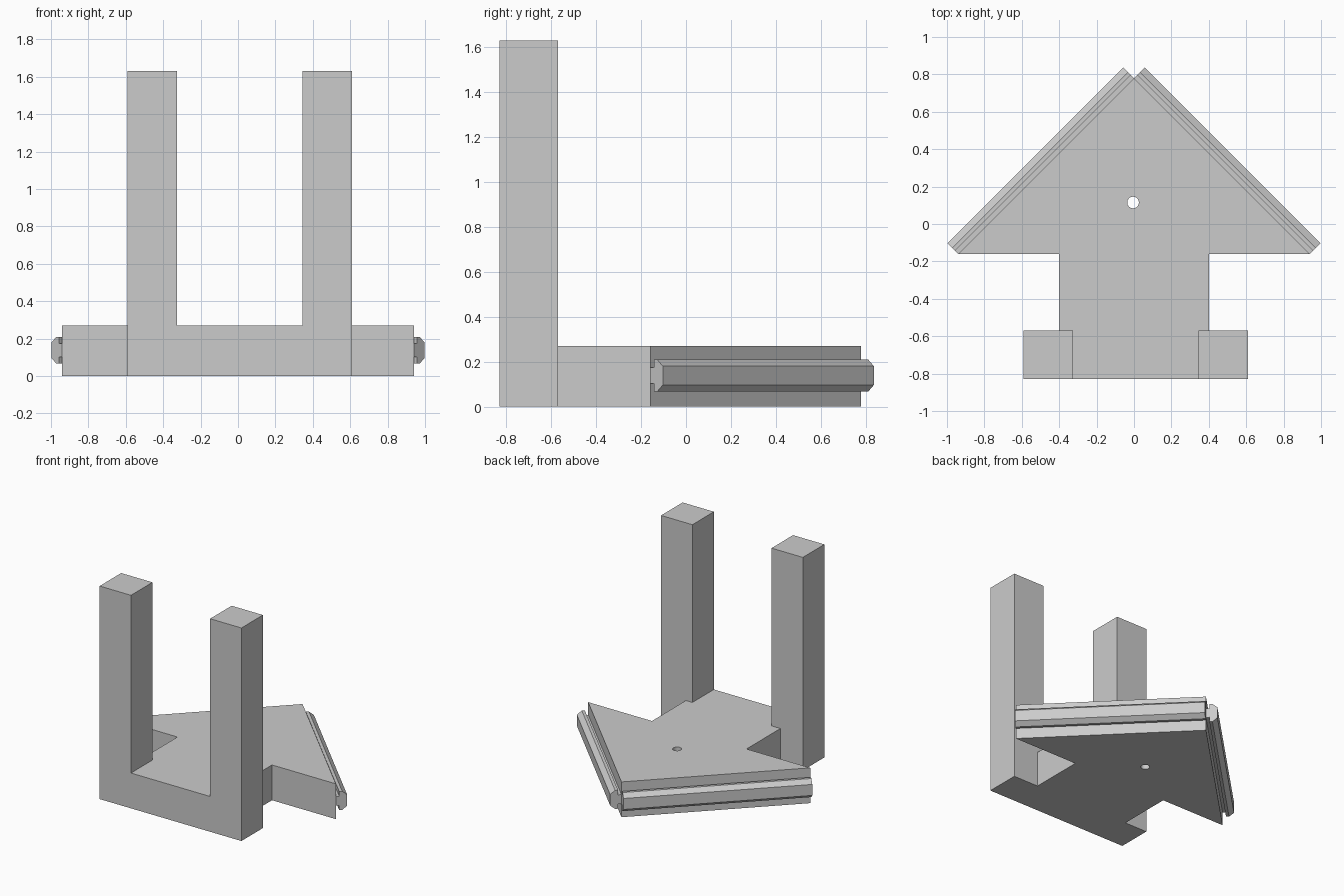
import bpy
import bmesh
from math import radians
from mathutils import Vector

old = bpy.data.objects.get("Cube")
if old:
    bpy.data.objects.remove(old, do_unlink=True)

# One plain grey material
GREY = (0.6, 0.6, 0.6, 1.0)
grey = bpy.data.materials.new("plain grey")
grey.use_nodes = True
grey.diffuse_color = GREY
grey.node_tree.nodes["Principled BSDF"].inputs["Base Color"].default_value = GREY


def prism(name, points, offset):
    """Extrude a closed 3D outline along offset."""
    bm = bmesh.new()
    face = bm.faces.new([bm.verts.new(p) for p in points])
    moved = bmesh.ops.extrude_face_region(bm, geom=[face])["geom"]
    bmesh.ops.translate(bm, vec=offset,
                        verts=[v for v in moved if isinstance(v, bmesh.types.BMVert)])
    bmesh.ops.recalc_face_normals(bm, faces=bm.faces)
    mesh = bpy.data.meshes.new(name)
    bm.to_mesh(mesh)
    bm.free()
    mesh.materials.append(grey)
    obj = bpy.data.objects.new(name, mesh)
    bpy.context.collection.objects.link(obj)
    return obj


def combine(target, other, operation):
    """Apply a boolean and drop the helper object."""
    mod = target.modifiers.new(operation.lower(), "BOOLEAN")
    mod.operation = operation
    mod.solver = "EXACT"
    mod.object = other
    bpy.context.view_layer.objects.active = target
    bpy.ops.object.modifier_apply(modifier=mod.name)
    bpy.data.objects.remove(other, do_unlink=True)


PLATE_TOP, POST_TOP = 0.27, 1.63
FRONT, POST_BACK = -0.83, -0.57
APEX, CORNER = Vector((0, 0.78, 0)), Vector((0.94, -0.16, 0))

# Arrow-shaped base plate: triangular head and rectangular stem
half = [(CORNER.x, CORNER.y), (0.4, CORNER.y), (0.4, FRONT)]
outline = [(0, APEX.y)] + half + [(-x, y) for x, y in reversed(half)]
body = prism("base_plate_with_posts", [(x, y, 0) for x, y in outline], (0, 0, PLATE_TOP))

# Two upright posts merged into the front corners of the stem
for x0, x1 in ((-0.59, -0.325), (0.345, 0.61)):
    foot = [(x0, FRONT, 0), (x1, FRONT, 0), (x1, POST_BACK, 0), (x0, POST_BACK, 0)]
    combine(body, prism("post", foot, (0, 0, POST_TOP)), "UNION")

# Small round hole through the plate
bpy.ops.mesh.primitive_cylinder_add(vertices=32, radius=0.031, depth=1,
                                    location=(-0.005, 0.115, 0.1))
combine(body, bpy.context.object, "DIFFERENCE")

# T-shaped rails with chamfered heads along both slanted edges
MID = 0.138
upper = [(0, 0.035), (0.024, 0.035), (0.024, 0.071), (0.045, 0.071), (0.08, 0.042)]
profile = upper + [(d, -h) for d, h in reversed(upper)]
for name, side in (("left_rail", 1), ("right_rail", -1)):
    start = Vector((side * CORNER.x, CORNER.y, 0))
    out = Vector((side, 1, 0)).normalized()
    prism(name, [start + out * d + Vector((0, 0, MID + h)) for d, h in profile],
          APEX - start)

# Smooth the bore only; all other edges stay sharp
bpy.ops.object.select_all(action="DESELECT")
body.select_set(True)
bpy.context.view_layer.objects.active = body
bpy.ops.object.shade_smooth_by_angle(angle=radians(30))
